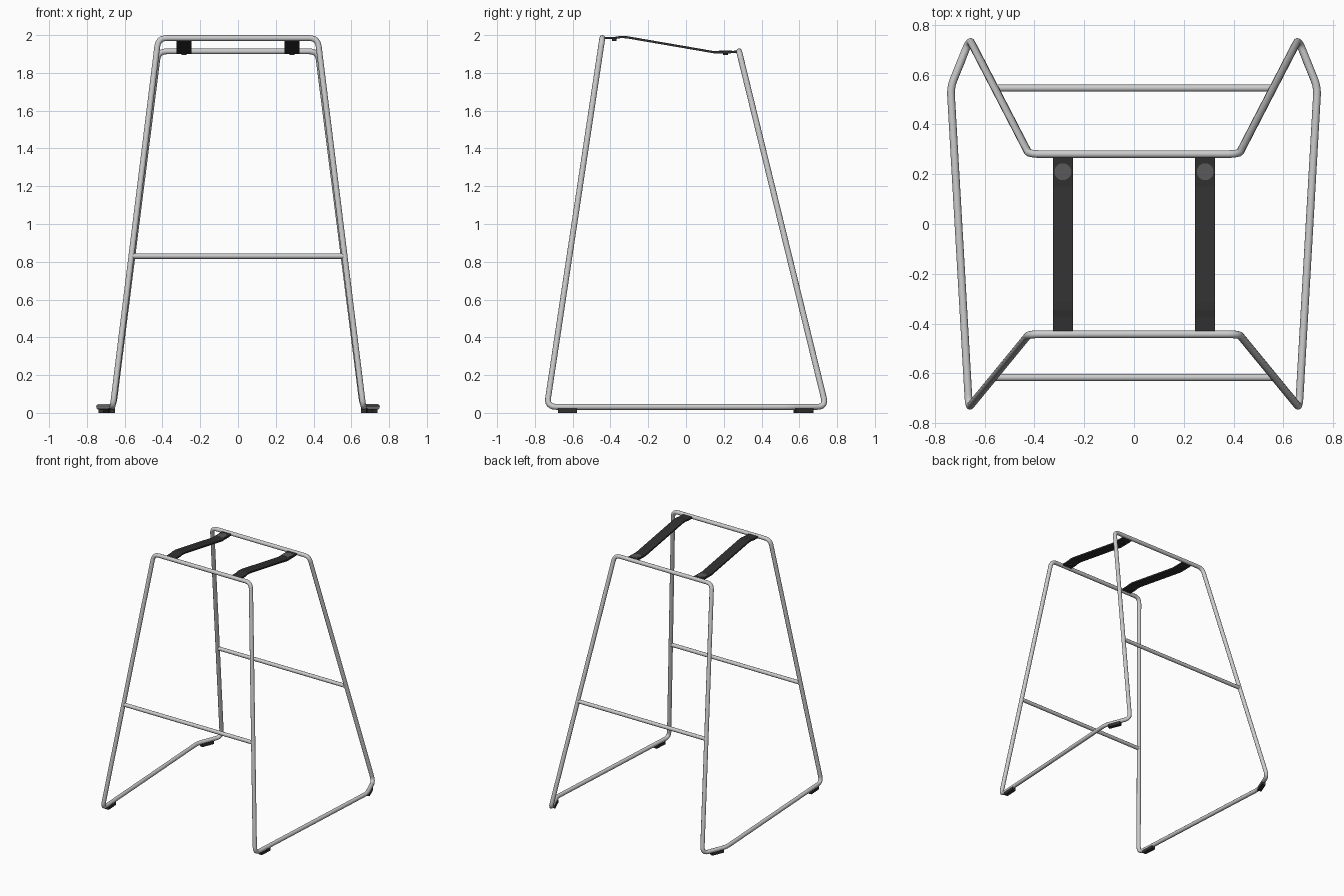
import bpy, bmesh, math
from mathutils import Vector, Matrix

if "Cube" in bpy.data.objects:
    bpy.data.objects.remove(bpy.data.objects["Cube"])


def material(name, v):
    m = bpy.data.materials.new(name)
    m.diffuse_color = (v, v, v, 1)
    m.use_nodes = True
    m.node_tree.nodes["Principled BSDF"].inputs["Base Color"].default_value = m.diffuse_color
    return m


rubber = material("dark_rubber", 0.03)
bolt_grey = material("bolt_grey", 0.1)
R = 0.0155


def fillet(corners, steps=6):
    """Round each (point, trim) corner of a closed path."""
    out = []
    n = len(corners)
    for i, (p, d) in enumerate(corners):
        p = Vector(p)
        a = p + (Vector(corners[i - 1][0]) - p).normalized() * d
        b = p + (Vector(corners[(i + 1) % n][0]) - p).normalized() * d
        for k in range(steps + 1):
            t = k / steps
            out.append(a * (1 - t) ** 2 + p * 2 * t * (1 - t) + b * t * t)
    return out


def tube(name, pts, r, closed=False):
    cu = bpy.data.curves.new(name, 'CURVE')
    cu.dimensions = '3D'
    cu.bevel_depth = r
    cu.bevel_resolution = 4
    cu.use_fill_caps = True
    sp = cu.splines.new('POLY')
    sp.points.add(len(pts) - 1)
    for q, p in zip(sp.points, pts):
        q.co = (*p, 1)
    sp.use_cyclic_u = closed
    sp.use_smooth = True
    ob = bpy.data.objects.new(name, cu)
    bpy.context.collection.objects.link(ob)
    return ob


def mesh_object(name, bm, mat):
    bmesh.ops.recalc_face_normals(bm, faces=bm.faces)
    me = bpy.data.meshes.new(name)
    bm.to_mesh(me)
    bm.free()
    me.materials.append(mat)
    ob = bpy.data.objects.new(name, me)
    bpy.context.collection.objects.link(ob)
    return ob


def disc(name, x, y, z0, z1, r, mat):
    bm = bmesh.new()
    bmesh.ops.create_cone(bm, cap_ends=True, segments=24, radius1=r, radius2=r, depth=z1 - z0,
                          matrix=Matrix.Translation((x, y, (z0 + z1) / 2)))
    return mesh_object(name, bm, mat)


# Continuous bent tube frame: right half, then mirrored to the left
half = [((0.422, -0.443, 1.984), 0.045),
        ((0.663, -0.737, 0.032), 0.05),
        ((0.737, 0.55, 0.032), 0.035),
        ((0.660, 0.741, 0.032), 0.05),
        ((0.422, 0.281, 1.914), 0.045)]
loop = half + [((-p[0], p[1], p[2]), d) for p, d in reversed(half)]
tube("tube_frame", fillet(loop), R, closed=True)

# Front and back crossbars meet the legs at z = 0.83
tube("front_crossbar", [(-0.563, -0.617, 0.83), (0.563, -0.617, 0.83)], 0.0145)
tube("back_crossbar", [(-0.56, 0.546, 0.83), (0.56, 0.546, 0.83)], 0.0145)

for side, s in (("right", 1), ("left", -1)):
    # Seat support strap: bent flat bar
    x = s * 0.286
    profile = [(-0.44, 1.984), (-0.375, 1.985), (-0.345, 1.990), (-0.315, 1.989),
               (0.11, 1.916), (0.15, 1.909), (0.24, 1.910), (0.278, 1.913)]
    bm = bmesh.new()
    h = 0.006
    vs = [bm.verts.new((x - 0.04, y, z + h)) for y, z in profile]
    vs += [bm.verts.new((x - 0.04, y, z - h)) for y, z in reversed(profile)]
    n = len(profile)
    side_faces = [bm.faces.new((vs[i], vs[i + 1], vs[2 * n - 2 - i], vs[2 * n - 1 - i]))
                  for i in range(n - 1)]
    ext = bmesh.ops.extrude_face_region(bm, geom=side_faces, use_keep_orig=True)
    bmesh.ops.translate(bm, vec=(0.08, 0, 0),
                        verts=[g for g in ext['geom'] if isinstance(g, bmesh.types.BMVert)])
    mesh_object(side + "_seat_strap", bm, rubber)

    # Bolt discs and bolt ends
    disc(side + "_back_bolt_disc", x, 0.21, 1.908, 1.918, 0.034, bolt_grey)
    disc(side + "_back_bolt_end", x, 0.21, 1.895, 1.91, 0.013, rubber)
    disc(side + "_front_bolt_end", x, -0.38, 1.968, 1.985, 0.013, rubber)

    # Floor glides aligned with the base tube
    for where, fx, fy, ang in (("front", 0.669, -0.627, -3.3), ("back", 0.707, 0.622, 22)):
        bm = bmesh.new()
        bmesh.ops.create_cube(bm, size=1, matrix=Matrix.Translation((s * fx, fy, 0.0125))
                              @ Matrix.Rotation(math.radians(ang * s), 4, 'Z')
                              @ Matrix.Diagonal((0.03, 0.1, 0.025, 1)))
        mesh_object(f"{where}_{side}_floor_glide", bm, rubber)
